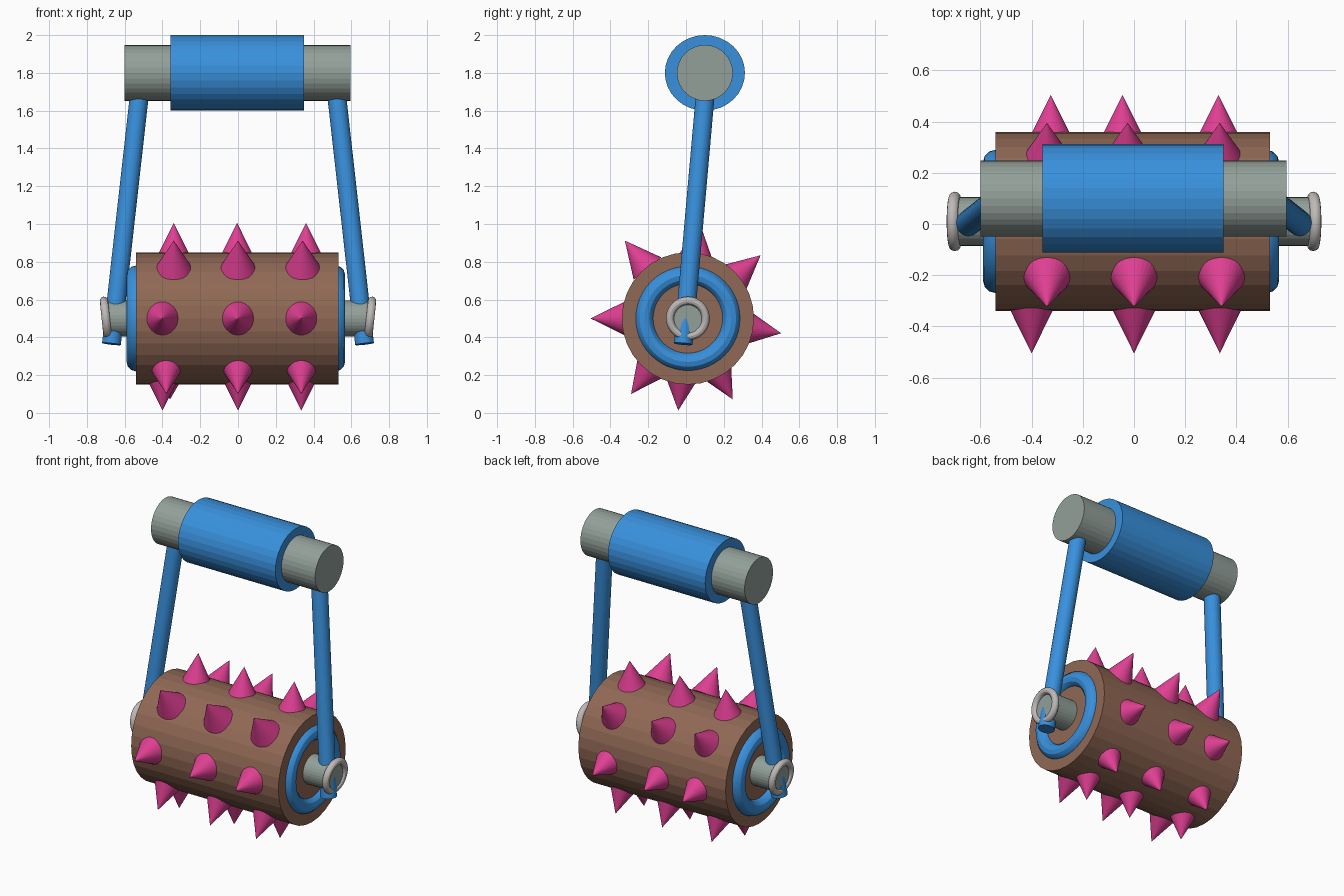
import bpy
from math import radians, sin, cos, pi
from mathutils import Vector

if "Cube" in bpy.data.objects:
    bpy.data.objects.remove(bpy.data.objects["Cube"])


def material(name, rgb):
    m = bpy.data.materials.new(name)
    m.diffuse_color = (*rgb, 1)
    m.use_nodes = True
    m.node_tree.nodes["Principled BSDF"].inputs["Base Color"].default_value = m.diffuse_color
    return m


BLUE = material("blue", (0.04, 0.28, 0.72))
BROWN = material("brown", (0.28, 0.14, 0.09))
PINK = material("pink", (0.74, 0.05, 0.29))
GREY = material("grey", (0.29, 0.35, 0.32))
PALE = material("pale_grey", (0.52, 0.49, 0.48))


def finish(name, mat):
    ob = bpy.context.object
    ob.name = name
    ob.data.materials.append(mat)
    return ob


def rod(name, a, b, r, mat, tip=None):
    """Cylinder from a to b, or a cone when tip radius is given."""
    a, b = Vector(a), Vector(b)
    d = b - a
    bpy.ops.mesh.primitive_cone_add(
        vertices=32, radius1=r, radius2=r if tip is None else tip, depth=d.length,
        location=(a + b) / 2, rotation=d.to_track_quat('Z', 'Y').to_euler())
    return finish(name, mat)


def ring(name, x, major, minor, mat, tilt=0):
    bpy.ops.mesh.primitive_torus_add(
        major_radius=major, minor_radius=minor, major_segments=48, minor_segments=12,
        location=(x, CY, CZ), rotation=(0, radians(90 + tilt), 0))
    bpy.ops.object.shade_smooth_by_angle()
    return finish(name, mat)


CY, CZ = 0.01, 0.5   # drum centre

# drum and axle
rod("drum", (-0.54, CY, CZ), (0.532, CY, CZ), 0.35, BROWN)
rod("axle", (-0.705, CY, CZ), (0.705, CY, CZ), 0.095, GREY)

# rims, end rings and arms on both sides
for side, s in (("left", -1), ("right", 1)):
    ring(f"{side}_drum_rim", -0.54 if s < 0 else 0.517, 0.23, 0.05, BLUE)
    ring(f"{side}_end_ring", s * 0.70, 0.094, 0.022, PALE, tilt=s * 6)
    rod(f"{side}_arm", (s * 0.67, -0.015, 0.365), (s * 0.518, 0.105, 1.72), 0.05, BLUE)

# handle bar and grip
rod("handle_bar", (-0.6, 0.1, 1.8), (0.595, 0.1, 1.8), 0.148, GREY)
grip = rod("handle_grip", (-0.358, 0.1, 1.8), (0.35, 0.1, 1.8), 1, BLUE)
for v in grip.data.vertices:      # slightly wider than tall
    w = grip.matrix_basis.to_quaternion() @ v.co
    w.y *= 0.212
    w.z *= 0.2
    v.co = grip.matrix_basis.to_quaternion().inverted() @ w

# spikes: tip direction (degrees in the y-z plane), tip radius, x of each spike
ROWS = [
    (-9, 0.50, (-0.325, -0.045, 0.33)),
    (41, 0.51, (-0.34, -0.025, 0.335)),
    (83, 0.51, (-0.34, -0.005, 0.36)),
    (129, 0.53, (-0.34, 0.0, 0.342)),
    (180, 0.515, (-0.40, 0.0, 0.335)),
    (233, 0.50, (-0.38, 0.0, 0.335)),
    (264, 0.49, (-0.40, 0.0, 0.335)),
    (299, 0.49, (-0.36, 0.0, 0.34)),
]
for i, (deg, r, xs) in enumerate(ROWS):
    d = Vector((0, cos(radians(deg)), sin(radians(deg))))
    for j, x in enumerate(xs):
        c = Vector((x, CY, CZ))
        rod(f"spike_{i}_{j}", c + d * (r - 0.19), c + d * r, 0.094, PINK, tip=0)
